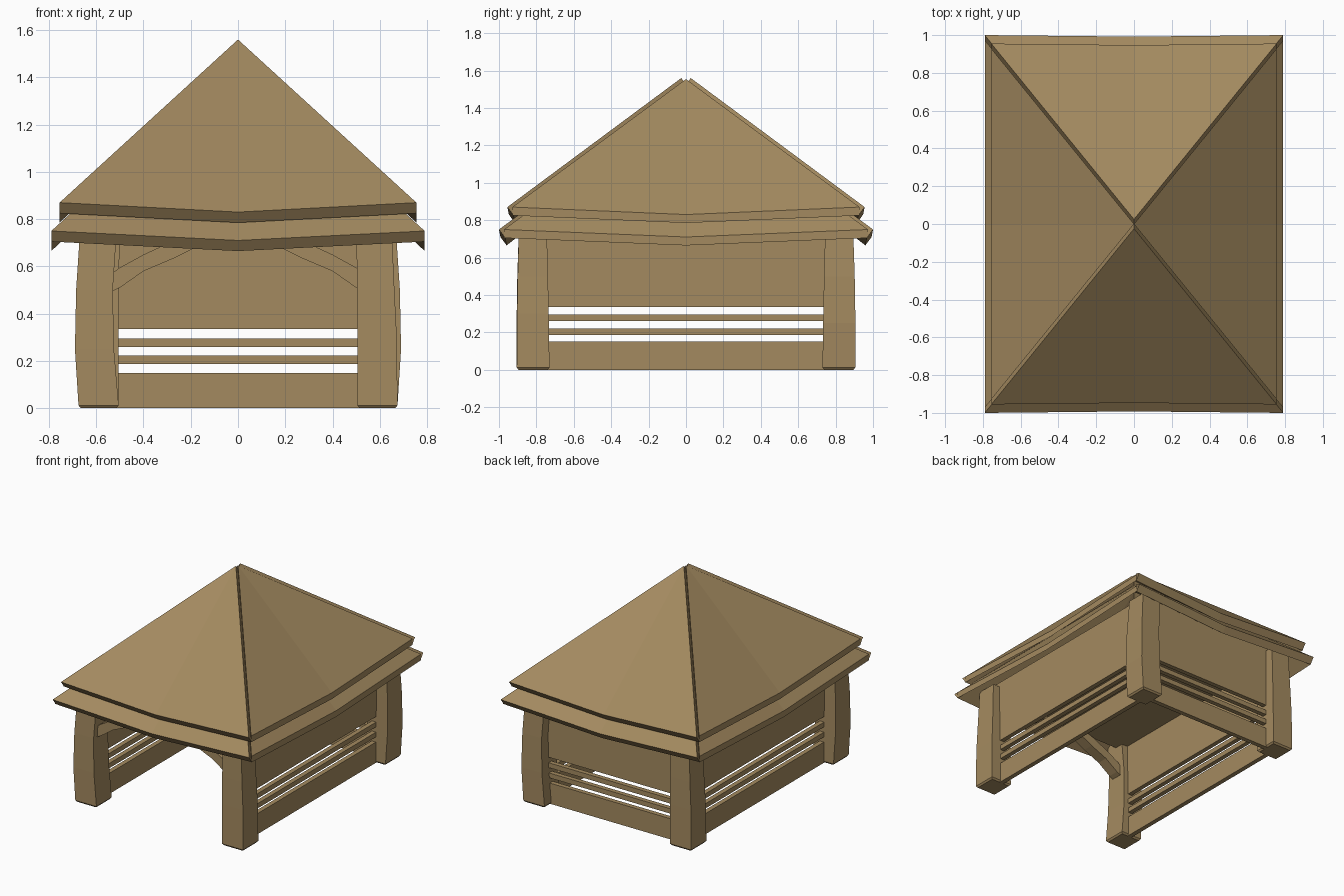
import bpy, bmesh, math
from mathutils import Matrix, Vector

if "Cube" in bpy.data.objects:
    bpy.data.objects.remove(bpy.data.objects["Cube"])

wood = bpy.data.materials.new("warm brown wood")
wood.diffuse_color = (0.37, 0.255, 0.116, 1)
wood.use_nodes = True
wood.node_tree.nodes["Principled BSDF"].inputs["Base Color"].default_value = wood.diffuse_color


def make(name, verts, faces, mat=None):
    """Create a flat-shaded wooden object from points and faces."""
    me = bpy.data.meshes.new(name)
    bm = bmesh.new()
    vs = [bm.verts.new(v) for v in verts]
    for f in faces:
        bm.faces.new([vs[i] for i in f])
    if mat:
        bm.transform(mat)
    bmesh.ops.recalc_face_normals(bm, faces=bm.faces)
    bm.to_mesh(me)
    bm.free()
    me.materials.append(wood)
    ob = bpy.data.objects.new(name, me)
    bpy.context.collection.objects.link(ob)
    return ob


def loft(name, rings, mat=None):
    """Skin a list of equal rings and cap both ends."""
    n = len(rings[0])
    verts = [p for r in rings for p in r]
    faces = [tuple(range(n)), tuple(range(len(verts) - n, len(verts)))]
    for k in range(len(rings) - 1):
        for i in range(n):
            j = (i + 1) % n
            faces.append((k * n + i, k * n + j, (k + 1) * n + j, (k + 1) * n + i))
    return make(name, verts, faces, mat)


def box(name, x0, x1, y0, y1, z0, z1):
    return loft(name, [[(x0, y0, z), (x1, y0, z), (x1, y1, z), (x0, y1, z)] for z in (z0, z1)])


def turn(deg):
    return Matrix.Rotation(math.radians(deg), 4, 'Z')


def roof_panel(name, w, d, z, apex, gap, sag_in, drop, deg):
    """Triangular slab whose eave sags in the middle."""
    top = [Vector(p) for p in ((-w, -d, z), (0, -d + sag_in, z - 0.04), (w, -d, z), (0, -gap, apex))]
    verts = top + [p + Vector(drop) for p in top]
    faces = [(0, 1, 3), (1, 2, 3), (4, 5, 7), (5, 6, 7),
             (0, 1, 5, 4), (1, 2, 6, 5), (2, 3, 7, 6), (3, 0, 4, 7)]
    make(name, verts, faces, turn(deg))


# Two-tier roof: front/back slabs overlap the side slabs at the hips
for tier, hx, hy, z, apex in (("lower", 0.79, 1.0, 0.75, 1.473), ("upper", 0.755, 0.955, 0.87, 1.56)):
    for deg, side in ((0, "front"), (180, "back")):
        roof_panel(f"{tier}_roof_{side}", hx, hy, z, apex, 0.025, 0.008, (0, 0.033, -0.045), deg)
    for deg, side in ((90, "right"), (270, "left")):
        roof_panel(f"{tier}_roof_{side}", hy - 0.027, hx, z, apex - 0.006, 0, 0, (0, 0, -0.045), deg)

# Flat ceiling between the walls
box("ceiling", -0.58, 0.58, -0.81, 0.81, 0.72, 0.73)

# Corner posts, two bowed and two straight: height, inner x, outer x, inner y, outer y
BOWED = [(0, .515, .665, .74, .895), (.012, .505, .675, .73, .905), (.25, .525, .69, .733, .906),
         (.5, .53, .685, .738, .902), (.77, .512, .667, .745, .893)]
STRAIGHT = [(0, .515, .665, .74, .895), (.012, .505, .675, .73, .905), (.3, .505, .672, .734, .903),
            (.5, .503, .662, .738, .9), (.77, .502, .65, .745, .893)]
for sx in (-1, 1):
    for sy in (-1, 1):
        name = ("front" if sy < 0 else "back") + ("_left" if sx < 0 else "_right") + "_post"
        loft(name, [[(sx * a, sy * c, z), (sx * b, sy * c, z), (sx * b, sy * d, z), (sx * a, sy * d, z)]
                    for z, a, b, c, d in (BOWED if sx == sy else STRAIGHT)])

# Walls on the sides and back: base board, two slats, upper panel
for part, z0, z1 in (("base_board", 0, 0.15), ("low_slat", .187, .222),
                     ("high_slat", .26, .295), ("upper_panel", .335, .80)):
    for s, side in ((-1, "left"), (1, "right")):
        c, t = s * 0.58, 0.017
        box(f"{side}_{part}", c - t, c + t, -0.78, 0.78, z0, z1)
    box(f"back_{part}", -0.56, 0.56, 0.81 - t, 0.81 + t, z0, z1)

# Curved braces in the front opening: (x, lower z, upper z)
BRACE = [(.55, .485, .56), (.5, .51, .595), (.4, .58, .65), (.27, .635, .71), (.15, .695, .74), (.1, .72, .745)]
for s, side in ((-1, "left"), (1, "right")):
    loft(f"front_{side}_brace",
         [[(s * x, -0.86, a), (s * x, -0.78, a), (s * x, -0.78, b), (s * x, -0.86, b)] for x, a, b in BRACE])
